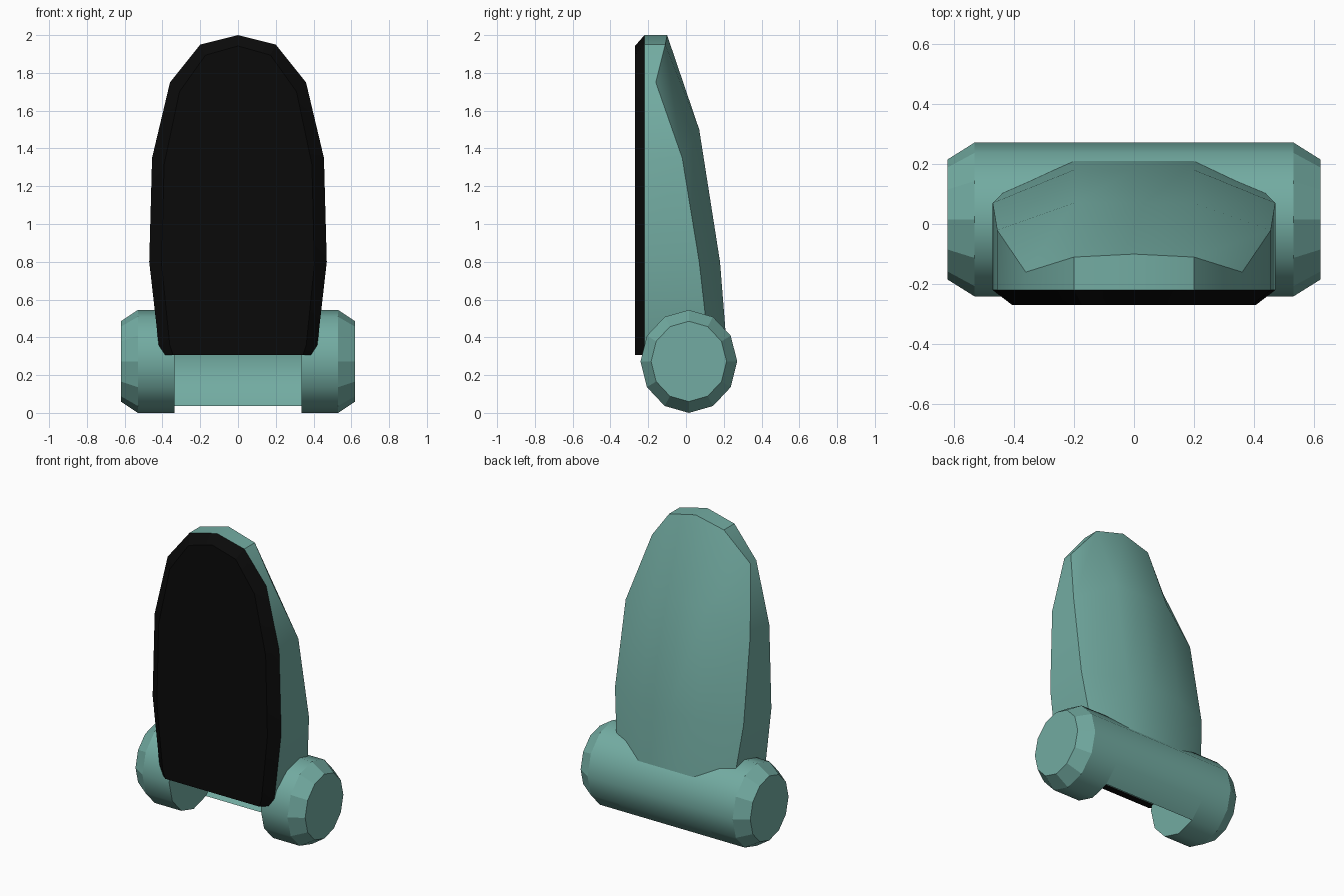
import bpy, bmesh, math

if "Cube" in bpy.data.objects:
    bpy.data.objects.remove(bpy.data.objects["Cube"])


def material(name, rgb):
    m = bpy.data.materials.new(name)
    m.diffuse_color = (*rgb, 1)
    m.use_nodes = True
    m.node_tree.nodes["Principled BSDF"].inputs["Base Color"].default_value = m.diffuse_color
    return m


TEAL = material("teal_shell", (0.17, 0.41, 0.36))
BLACK = material("black_pad", (0.003, 0.003, 0.003))


def make(name, verts, faces, mat, angle=32, recalc=True):
    me = bpy.data.meshes.new(name)
    me.from_pydata(verts, [], faces)
    me.materials.append(mat)
    if recalc:
        bm = bmesh.new()
        bm.from_mesh(me)
        bmesh.ops.recalc_face_normals(bm, faces=bm.faces)
        bm.to_mesh(me)
        bm.free()
    ob = bpy.data.objects.new(name, me)
    bpy.context.collection.objects.link(ob)
    bpy.ops.object.select_all(action='DESELECT')
    ob.select_set(True)
    bpy.context.view_layer.objects.active = ob
    bpy.ops.object.shade_smooth_by_angle(angle=math.radians(angle))
    return ob


def loft(rings):
    """Join closed rings of equal length and cap both ends."""
    n = len(rings[0])
    verts = [v for r in rings for v in r]
    faces = [(k * n + i, k * n + (i + 1) % n, (k + 1) * n + (i + 1) % n, (k + 1) * n + i)
             for k in range(len(rings) - 1) for i in range(n)]
    faces += [tuple(range(n)), tuple(range((len(rings) - 1) * n, len(rings) * n))]
    return verts, faces


# Backrest: rows of (centre y, z), (mid x, y, z), (edge x, y, z), mirrored in x
rows = [((-0.10, 2.0), (0.20, -0.11, 1.95), (0.36, -0.16, 1.75)),
        ((0.07, 1.5), (0.20, 0.07, 1.5), (0.455, -0.02, 1.35)),
        ((0.18, 0.8), (0.20, 0.18, 0.8), (0.47, 0.07, 0.8)),
        ((0.215, 0.36), (0.20, 0.215, 0.36), (0.42, 0.12, 0.36)),
        ((0.22, 0.306), (0.20, 0.22, 0.306), (0.40, 0.13, 0.306))]
verts = []
for (cy, cz), m, e in rows:
    verts += [(-e[0], e[1], e[2]), (-m[0], m[1], m[2]), (0, cy, cz), m, e]
faces = [(r * 5 + c, r * 5 + c + 1, r * 5 + c + 6, r * 5 + c + 5)
         for r in range(4) for c in range(4)]
rim = [20, 15, 10, 5, 0, 1, 2, 3, 4, 9, 14, 19, 24]
base = len(verts)
verts += [(verts[i][0], -0.22, verts[i][2]) for i in rim]
for k in range(len(rim) - 1):
    faces.append((rim[k], rim[k + 1], base + k + 1, base + k))
faces.append(tuple(range(base, base + len(rim))))
faces.append((20, 21, 22, 23, 24, base + len(rim) - 1, base))
make("backrest", verts, faces, TEAL)

# Black front pad with a chamfered border
outline = [verts[i] for i in range(base, base + len(rim))]
front = [(x * 0.86, -0.27, 0.306 + (z - 0.306) * 0.966) for x, y, z in outline]
make("front_pad", *loft([outline, front]), BLACK, 20)

# Hinge barrel, an upright twelve-sided section
CY, CZ, RY, RZ = 0.015, 0.2725, 0.256, 0.2725


def ring(x, s=1.0, degrees=range(0, 360, 30)):
    return [(x, CY + RY * s * math.cos(math.radians(a)),
             CZ + RZ * s * math.sin(math.radians(a))) for a in degrees]


for side, name in ((1, "right"), (-1, "left")):
    ob = make(name + "_hinge_end",
              *loft([ring(side * 0.335), ring(side * 0.53), ring(side * 0.62, 0.78)]), TEAL)
    for p in ob.data.polygons:
        if 0.1 < abs(p.normal.x) < 0.95:
            p.use_smooth = False

# Open rear shell between the hinge ends
arc = range(-60, 91, 30)
n = len(arc)
make("hinge_rear_shell", ring(-0.335, 1, arc) + ring(0.335, 1, arc),
     [(i, n + i, n + i + 1, i + 1) for i in range(n - 1)], TEAL, recalc=False)
for p in bpy.data.objects["hinge_rear_shell"].data.polygons:
    if p.normal.y < 0:
        p.flip()
